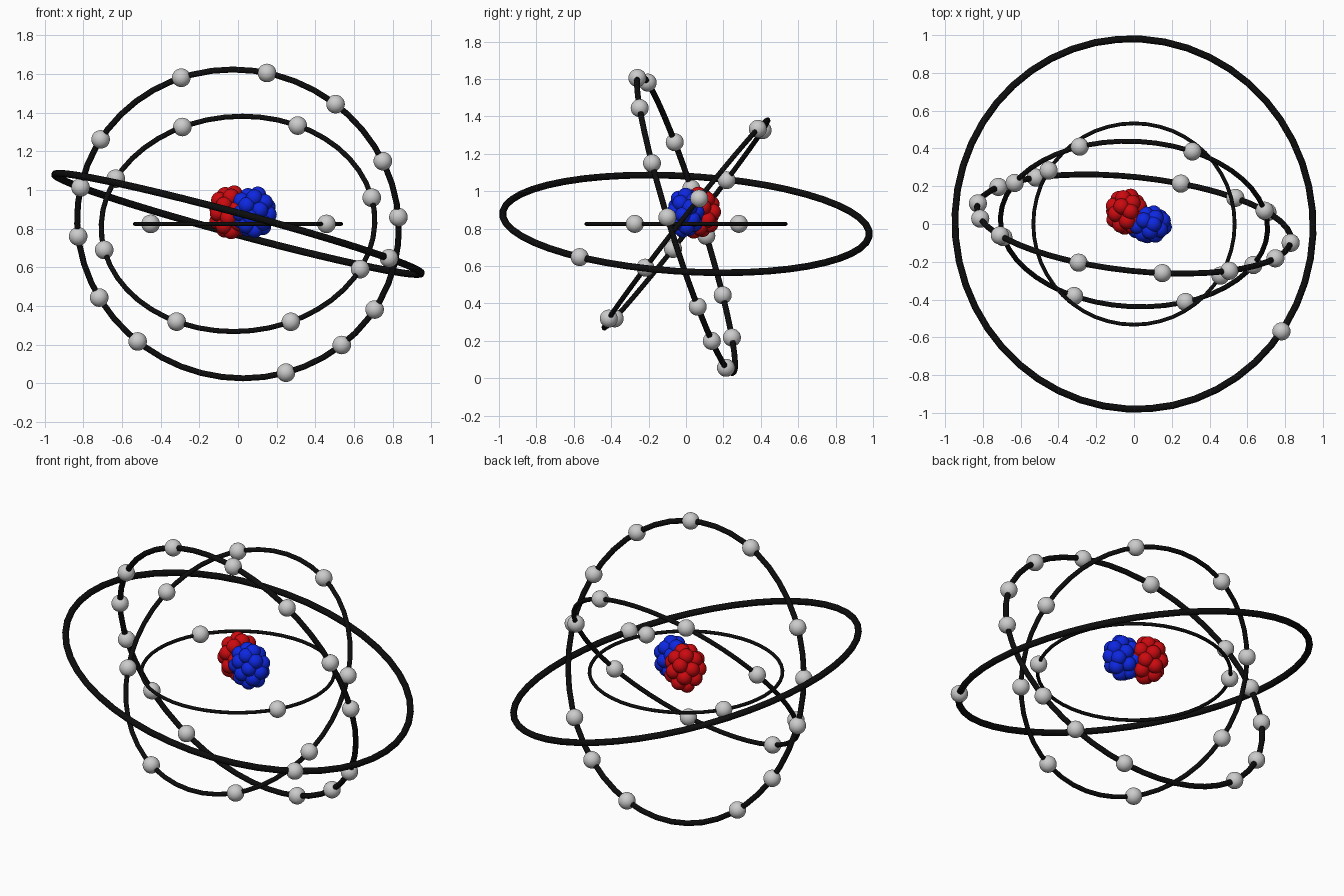
import bpy, math
from mathutils import Vector

if "Cube" in bpy.data.objects:
    bpy.data.objects.remove(bpy.data.objects["Cube"])

CENTRE = Vector((0, 0, 0.825))


def material(name, rgb):
    m = bpy.data.materials.new(name)
    m.diffuse_color = (*rgb, 1)
    m.use_nodes = True
    m.node_tree.nodes["Principled BSDF"].inputs["Base Color"].default_value = m.diffuse_color
    return m


BLACK = material("black", (0.004, 0.004, 0.004))
RED = material("red", (0.6, 0.003, 0.005))
BLUE = material("blue", (0.004, 0.02, 0.75))


def finish(name, mat=None):
    ob = bpy.context.object
    ob.name = name
    if mat:
        ob.data.materials.append(mat)
    bpy.ops.object.shade_smooth()
    return ob


def ball(name, pos, r, mat=None):
    bpy.ops.mesh.primitive_uv_sphere_add(segments=24, ring_count=14, radius=r, location=pos)
    return finish(name, mat)


def orbit(name, normal, R, thick, seen, axis):
    """Ring plus electrons; 'seen' holds x and y (or x and z), 'axis' is the one to solve."""
    n = Vector(normal).normalized()
    bpy.ops.mesh.primitive_torus_add(
        major_radius=R, minor_radius=thick, major_segments=48, minor_segments=12,
        location=CENTRE, rotation=n.to_track_quat('Z', 'Y').to_euler())
    finish(name + "_ring", BLACK)
    for i, (x, b) in enumerate(seen):
        p = Vector((x, b, 0)) if axis == 2 else Vector((x, 0, b - CENTRE.z))
        p[axis] = -p.dot(n) / n[axis]
        ball(f"{name}_electron_{i + 1}", CENTRE + p.normalized() * R, 0.048)


# four electron orbits, from inner to outer
orbit("inner_orbit", (0, 0, 1), 0.533, 0.010,
      [(-0.455, 0.285), (0.46, -0.275)], 2)
orbit("second_orbit", (0.041, 0.785, -0.618), 0.708, 0.0133,
      [(-0.29, 1.33), (0.31, 1.335), (0.69, 0.96), (0.635, 0.59),
       (0.275, 0.315), (-0.32, 0.315), (-0.695, 0.69), (-0.635, 1.06)], 1)
orbit("third_orbit", (0.102, 0.95, 0.297), 0.836, 0.0157,
      [(0.15, 1.605), (0.505, 1.445), (0.75, 1.15), (0.83, 0.86), (0.71, 0.38),
       (0.54, 0.195), (0.25, 0.05), (-0.525, 0.21), (-0.725, 0.44),
       (-0.835, 0.76), (-0.82, 1.015), (-0.715, 1.265), (-0.295, 1.585)], 1)
orbit("outer_orbit", (0.26, 0.056, 0.964), 0.982, 0.0185, [(0.78, -0.568)], 2)


# nucleus: two overlapping clumps of balls spread over ellipsoids
def clump(name, centre, semi, count, mat):
    for i in range(count):
        z = 1 - 2 * (i + 0.5) / count
        r, a = math.sqrt(1 - z * z), i * math.pi * (3 - math.sqrt(5))
        d = Vector((r * math.cos(a) * semi[0], r * math.sin(a) * semi[1], z * semi[2]))
        ball(f"{name}_{i + 1}", Vector(centre) + d, 0.043, mat)


clump("proton", (-0.04, 0.065, 0.885), (0.073, 0.083, 0.10), 24, RED)
clump("neutron", (0.08, -0.002, 0.885), (0.08, 0.06, 0.094), 24, BLUE)
